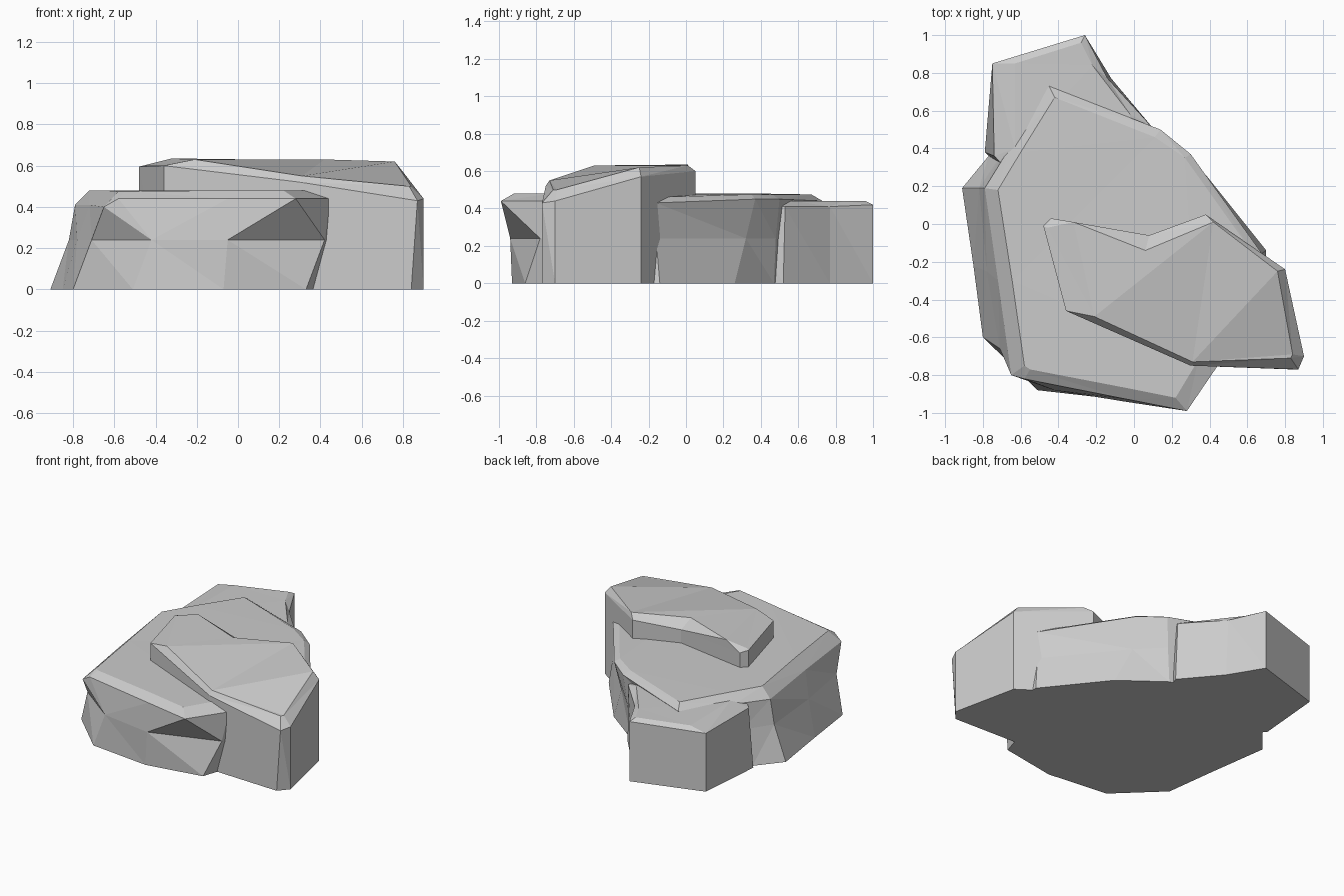
import bpy, bmesh


def loft(name, rings, splits=()):
    """Stack outlines of equal length; cap both ends, cutting the top along the given edges."""
    bm = bmesh.new()
    loops = [[bm.verts.new(p) for p in ring] for ring in rings]
    n = len(loops[0])
    for lo, hi in zip(loops, loops[1:]):
        for i in range(n):
            j = (i + 1) % n
            bm.faces.new((lo[i], lo[j], hi[j], hi[i]))
    bm.faces.new(loops[0][::-1])
    bm.faces.new(loops[-1])
    for a, b in splits:
        bmesh.ops.connect_verts(bm, verts=[loops[-1][a], loops[-1][b]])
    bmesh.ops.triangulate(bm, faces=bm.faces[:])
    bmesh.ops.recalc_face_normals(bm, faces=bm.faces[:])
    mesh = bpy.data.meshes.new(name)
    bm.to_mesh(mesh)
    bm.free()
    obj = bpy.data.objects.new(name, mesh)
    bpy.context.collection.objects.link(obj)
    return obj


def level(outline, z):
    return [(x, y, z) for x, y in outline]


# Main boulder: flared base, pinched waist, overhanging rim, bevelled top
base = [(-.80, -.60), (-.51, -.88), (-.07, -.93), (.33, -.86), (.38, -.70), (.70, -.40), (.70, -.14),
        (.38, .26), (.10, .47), (-.44, .60), (-.77, .36), (-.91, .19), (-.85, -.22)]
waist = [(-.71, -.66), (-.42, -.88), (-.05, -.94), (.42, -.78), (.44, -.72), (.70, -.40), (.67, -.16),
         (.28, .32), (.12, .48), (-.44, .64), (-.70, .37), (-.82, .19), (-.78, -.25)]
rim = [(-.65, -.80, .40), (-.58, -.82, .44), (-.05, -.925, .44), (.28, -.99, .44), (.45, -.74, .44),
       (.70, -.40, .44), (.68, -.16, .43), (.30, .37, .45), (.14, .50, .45), (-.45, .73, .44),
       (-.66, .40, .42), (-.79, .19, .41), (-.72, -.30, .41)]
top = [(-.58, -.75, .475), (-.55, -.77, .475), (-.05, -.866, .48), (.22, -.92, .48), (.34, -.72, .48),
       (.66, -.40, .48), (.64, -.17, .46), (.27, .35, .475), (.11, .46, .475), (-.42, .67, .475),
       (-.60, .38, .48), (-.72, .18, .48), (-.645, -.30, .48)]
loft("main_boulder", [level(base, 0), level(waist, .24), rim, top])

# Upper slab: tilted cap that runs down to the ground at the right
foot = [(-.36, -.46), (.30, -.75), (.84, -.77), (.90, -.70), (.80, -.24),
        (.38, .05), (.08, -.06), (-.44, .03), (-.48, 0)]
shoulder = [(-.36, -.46, .60), (.30, -.75, .52), (.87, -.77, .43), (.90, -.70, .44), (.80, -.24, .57),
            (.38, .05, .60), (.08, -.06, .57), (-.44, .03, .58), (-.48, -.01, .595)]
crown = [(-.21, -.49, .63), (.31, -.73, .55), (.83, -.71, .50), (.84, -.69, .50), (.76, -.25, .62),
         (.42, .01, .63), (.06, -.14, .63), (-.32, .01, .635), (-.46, -.02, .60)]
loft("upper_slab", [level(foot, 0), shoulder, crown], splits=[(0, 5)])

# Low rock tucked behind the boulder
low_foot = [(-.79, .38), (-.60, .20), (0, .30), (.09, .52), (-.12, .77), (-.26, 1.0), (-.75, .85)]
low_rim = [(-.74, .36, .40), (-.60, .20, .41), (0, .30, .41), (.08, .53, .41), (-.14, .77, .41),
           (-.26, 1.0, .42), (-.75, .85, .41)]
low_top = [(-.63, .40, .44), (-.58, .22, .44), (-.04, .30, .44), (-.02, .58, .44), (-.22, .84, .44),
           (-.28, .96, .44), (-.63, .85, .435)]
loft("back_rock", [level(low_foot, 0), low_rim, low_top])
